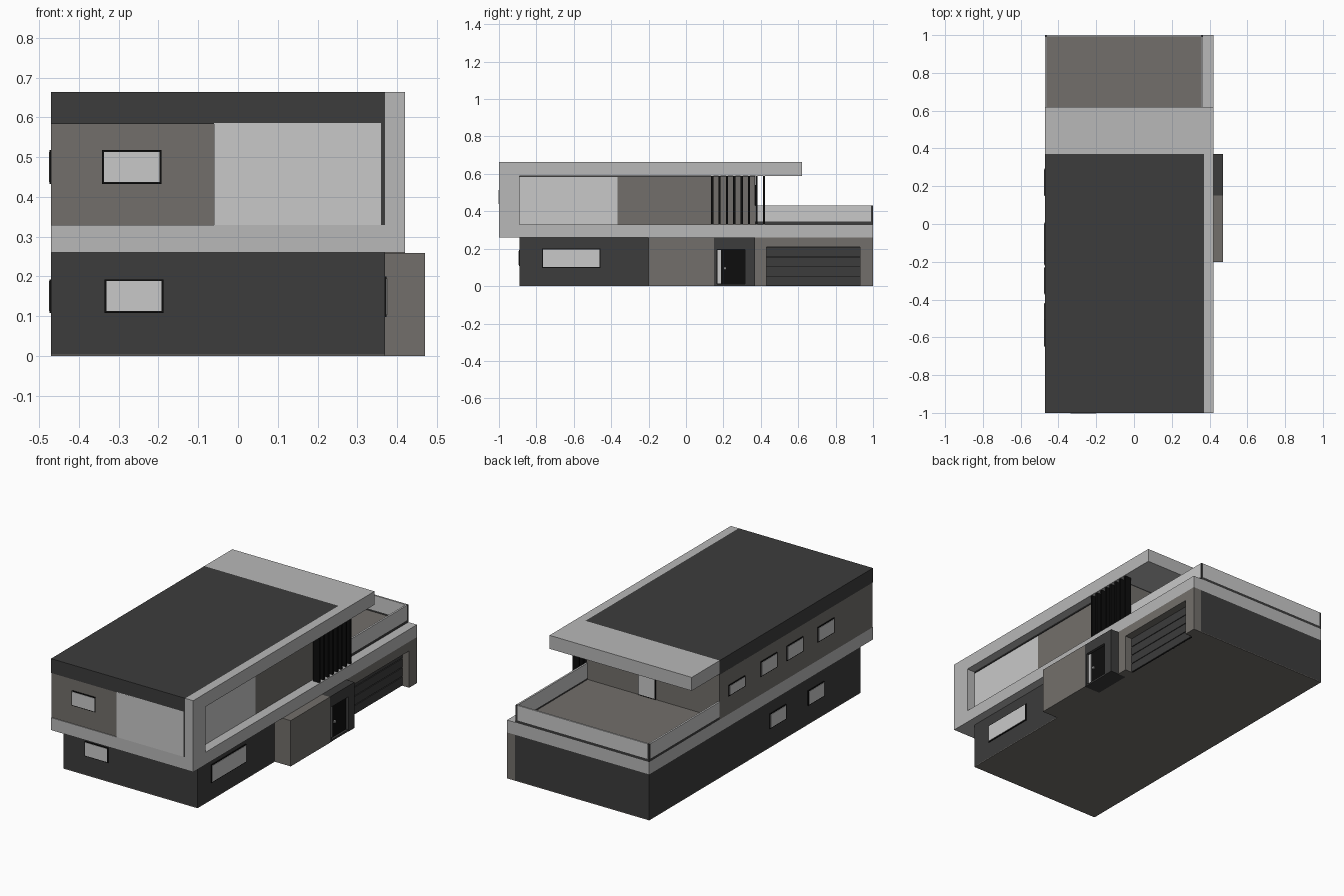
import bpy, bmesh

if "Cube" in bpy.data.objects:
    bpy.data.objects.remove(bpy.data.objects["Cube"])

def material(name, *rgb):
    m = bpy.data.materials.new(name)
    m.diffuse_color = (*rgb, 1)
    m.use_nodes = True
    m.node_tree.nodes["Principled BSDF"].inputs["Base Color"].default_value = m.diffuse_color
    return m

DARK = material("charcoal", .045, .045, .045)
LIGHT = material("light grey render", .479, .479, .479)
GLASS = material("pale glass", .584, .584, .584)
TAUPE = material("taupe render", .171, .159, .147)
BLACK = material("black metal", .004, .004, .004)

def finish(name, bm, mat):
    bmesh.ops.recalc_face_normals(bm, faces=bm.faces)
    me = bpy.data.meshes.new(name)
    bm.to_mesh(me)
    bm.free()
    me.materials.append(mat)
    ob = bpy.data.objects.new(name, me)
    bpy.context.collection.objects.link(ob)
    return ob

def box(name, mat, x0, x1, y0, y1, z0, z1):
    bm = bmesh.new()
    bmesh.ops.create_cube(bm, size=1)
    for v in bm.verts:
        v.co = (x1 if v.co.x > 0 else x0, y1 if v.co.y > 0 else y0, z1 if v.co.z > 0 else z0)
    return finish(name, bm, mat)

def profile(name, mat, x0, x1, yz):
    """Extrude a y-z outline along x."""
    bm = bmesh.new()
    face = bm.faces.new([bm.verts.new((x0, y, z)) for y, z in yz])
    new = bmesh.ops.extrude_face_region(bm, geom=[face])["geom"]
    bmesh.ops.translate(bm, vec=(x1 - x0, 0, 0),
                        verts=[g for g in new if isinstance(g, bmesh.types.BMVert)])
    return finish(name, bm, mat)

def window(name, side, wall, a0, a1, z0, z1):
    """Black frame plate with a pane in front; side is front, back, left or right."""
    sign = 1 if side in ("right", "back") else -1
    for part, mat, inset, out in (("frame", BLACK, 0, .004), ("pane", GLASS, .005, .006)):
        d0, d1 = sorted((wall - sign * .002, wall + sign * out))
        a = (a0 + inset, a1 - inset)
        z = (z0 + inset, z1 - inset)
        if side in ("left", "right"):
            box(f"{name}_{part}", mat, d0, d1, *a, *z)
        else:
            box(f"{name}_{part}", mat, *a, d0, d1, *z)

# Ground floor
box("ground_floor", DARK, -.47, .37, -.89, 1, .004, .26)
box("floor_plate", TAUPE, -.47, .37, -.89, 1, 0, .004)

# Storey slab and C-shaped side frame
box("storey_slab", LIGHT, -.47, .37, -1, 1, .26, .33)
profile("side_frame", LIGHT, .37, .42,
        [(-1, .26), (1, .26), (1, .33), (-.89, .33), (-.89, .588), (.62, .588), (.62, .664), (-1, .664)])

# Upper floor with corner glazing
box("upper_floor", TAUPE, -.47, .36, -.996, .37, .33, .588)
box("front_glazing", GLASS, -.06, .36, -1, -.994, .33, .586)
box("side_glazing", GLASS, .358, .365, -.99, -.365, .33, .584)
box("side_wall_facing", TAUPE, .358, .365, -.365, .37, .33, .584)
box("corner_post", DARK, .36, .37, -1, -.99, .33, .586)

# Roof
box("roof", DARK, -.47, .37, -1, .37, .583, .664)
box("roof_overhang", LIGHT, -.47, .37, .37, .62, .588, .664)

# Vertical screen bars
for i in range(8):
    y = .14 + i * .0395
    box(f"screen_bar_{i + 1}", BLACK, .375, .415, y - .006, y + .006, .33, .588)

# Terrace floor and parapet
box("terrace_floor", TAUPE, -.46, .356, .37, .99, .33, .336)
for name, x0, x1, y0, y1 in (("left", -.47, -.46, .37, .99),
                             ("right", .356, .366, .37, .99),
                             ("back", -.46, .356, .99, 1)):
    box(f"parapet_{name}_rail", DARK, x0, x1, y0, y1, .33, .345)
    box(f"parapet_{name}_panel", GLASS, x0, x1, y0, y1, .345, .43)
for name, x in (("left", -.47), ("right", .356)):
    box(f"parapet_{name}_post", DARK, x, x + .01, .99, 1, .33, .43)
window("terrace_door", "back", .37, -.07, .04, .336, .54)

# Entrance: taupe wall block, dark portal, recessed door
box("entry_block", TAUPE, .37, .47, -.2, .15, 0, .259)
profile("entry_portal", DARK, .37, .47,
        [(.15, 0), (.165, 0), (.165, .197), (.315, .197), (.315, 0), (.37, 0), (.37, .259), (.15, .259)])
box("threshold", DARK, .37, .468, .165, .315, 0, .01)
box("front_door", BLACK, .44, .455, .165, .315, .01, .197)
box("door_sidelight", GLASS, .454, .459, .168, .188, .015, .192)
box("door_handle", GLASS, .454, .464, .202, .214, .09, .102)

# Garage surround and sectional door
profile("garage_surround", TAUPE, .365, .42,
        [(.37, 0), (.43, 0), (.43, .208), (.93, .208), (.93, 0), (1, 0), (1, .26), (.37, .26)])
for i in range(4):
    z = i * .052
    box(f"garage_door_panel_{i + 1}", DARK, .368, .378, .43, .93, z + .002, z + .05)
box("garage_door_backing", BLACK, .368, .373, .43, .93, 0, .208)

# Windows
window("front_lower_window", "front", -.89, -.336, -.188, .108, .193)
window("front_upper_window", "front", -.996, -.342, -.193, .433, .518)
window("right_lower_window", "right", .37, -.77, -.457, .098, .2)
for i, y in enumerate((-.147, -.49)):
    window(f"left_lower_window_{i + 1}", "left", -.47, y - .073, y + .073, .108, .193)
for i, (y, top) in enumerate(((.22, .495), (-.066, .518), (-.3, .518), (-.577, .518))):
    window(f"left_upper_window_{i + 1}", "left", -.47, y - .073, y + .073, .433, top)
